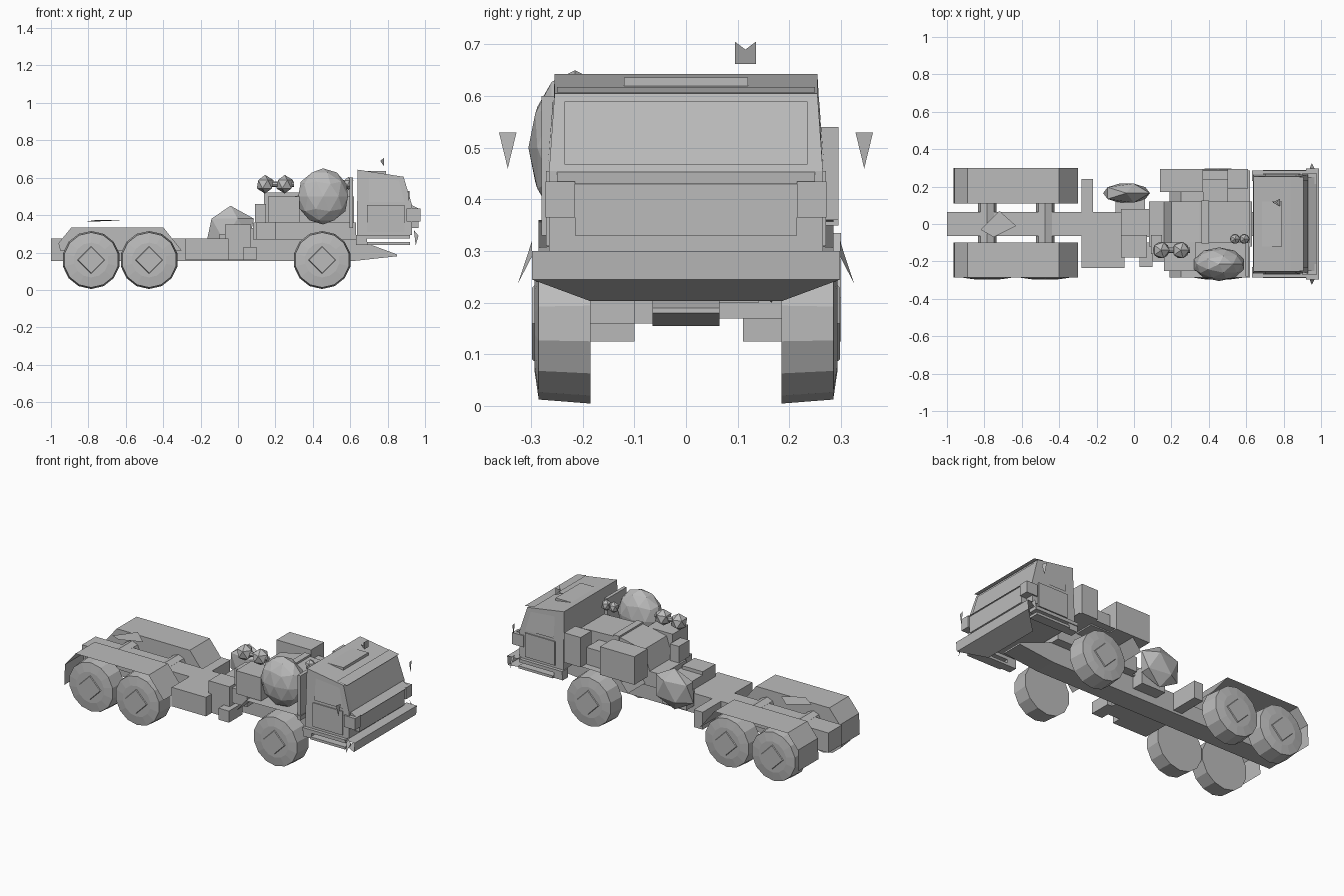
import bpy, bmesh, math
from mathutils import Matrix, Vector

if "Cube" in bpy.data.objects:
    bpy.data.objects.remove(bpy.data.objects["Cube"])

grey = bpy.data.materials.new("plain_grey")
grey.use_nodes = True
COLOUR = (0.5, 0.5, 0.5, 1)
grey.diffuse_color = COLOUR
grey.node_tree.nodes["Principled BSDF"].inputs["Base Color"].default_value = COLOUR


def finish(name, bm):
    bmesh.ops.recalc_face_normals(bm, faces=bm.faces)
    mesh = bpy.data.meshes.new(name)
    bm.to_mesh(mesh)
    bm.free()
    mesh.materials.append(grey)
    ob = bpy.data.objects.new(name, mesh)
    bpy.context.collection.objects.link(ob)
    return ob


def prism(name, profile, y0, y1):
    """Extrude an x-z outline across y."""
    bm = bmesh.new()
    face = bm.faces.new([bm.verts.new((x, y0, z)) for x, z in profile])
    out = bmesh.ops.extrude_face_region(bm, geom=[face])["geom"]
    verts = [g for g in out if isinstance(g, bmesh.types.BMVert)]
    bmesh.ops.translate(bm, verts=verts, vec=(0, y1 - y0, 0))
    return finish(name, bm)


def box(name, x0, x1, y0, y1, z0, z1):
    return prism(name, [(x0, z0), (x1, z0), (x1, z1), (x0, z1)], y0, y1)


def sheet(name, path, y0, y1):
    """Folded sheet following an x-z path."""
    bm = bmesh.new()
    rows = [[bm.verts.new((x, y, z)) for y in (y0, y1)] for x, z in path]
    for a, b in zip(rows, rows[1:]):
        bm.faces.new((a[0], a[1], b[1], b[0]))
    return finish(name, bm)


def wheel(name, centre, radius, width, side):
    """Faceted tyre with a chamfered outer edge and a shallow square hub plate."""
    bm = bmesh.new()
    bmesh.ops.create_cone(bm, cap_ends=True, segments=14, radius1=radius,
                          radius2=radius * 0.95, depth=width)
    cap = max(bm.faces, key=lambda f: f.calc_center_median().z)
    bmesh.ops.inset_region(bm, faces=[cap], thickness=radius * 0.35)
    bmesh.ops.translate(bm, verts=cap.verts, vec=(0, 0, 0.008))
    hub = bmesh.ops.create_cone(bm, cap_ends=True, segments=4, radius1=radius * 0.5,
                                radius2=radius * 0.45, depth=0.01)["verts"]
    bmesh.ops.translate(bm, verts=hub, vec=(0, 0, width / 2 + 0.008))
    turn = Matrix.Rotation(-side * math.pi / 2, 4, "X")
    bmesh.ops.transform(bm, matrix=Matrix.Translation(centre) @ turn, verts=bm.verts)
    return finish(name, bm)


def lump(name, centre, size, sub=1):
    bm = bmesh.new()
    bmesh.ops.create_icosphere(bm, subdivisions=sub, radius=1)
    bmesh.ops.transform(bm, matrix=Matrix.Translation(centre) @ Matrix.Diagonal((*size, 1)),
                        verts=bm.verts)
    return finish(name, bm)


def rod(name, start, end, radius, sides=8):
    a, b = Vector(start), Vector(end)
    bm = bmesh.new()
    bmesh.ops.create_cone(bm, cap_ends=True, segments=sides, radius1=radius,
                          radius2=radius, depth=(b - a).length)
    turn = (b - a).to_track_quat("Z", "Y").to_matrix().to_4x4()
    bmesh.ops.transform(bm, matrix=Matrix.Translation((a + b) / 2) @ turn, verts=bm.verts)
    return finish(name, bm)


def shard(name, points):
    """Thin loose plate."""
    bm = bmesh.new()
    bm.faces.new([bm.verts.new(p) for p in points])
    return finish(name, bm)


# Chassis
prism("chassis_frame", [(-1, 0.155), (0.62, 0.155), (0.85, 0.18), (0.85, 0.19),
                        (0.62, 0.275), (-1, 0.275)], -0.065, 0.065)
for i, x in enumerate((-0.785, -0.475)):
    rod(f"axle_casing_{i}", (x, -0.11, 0.24), (x, 0.11, 0.24), 0.05)
shard("coupling_plate", [(-0.82, -0.03, 0.365), (-0.75, -0.07, 0.375), (-0.63, -0.01, 0.37),
                         (-0.72, 0.07, 0.375)])

# Wheels and mudguards on both sides
for s, label in ((1, "left"), (-1, "right")):
    for i, x in enumerate((-0.785, -0.475, 0.45)):
        wheel(f"{label}_wheel_{i}", (x, s * 0.235, 0.16), 0.155, 0.1, s)
    inner, outer = (0.11, 0.3) if s > 0 else (-0.1, -0.285)
    guard = [(-0.96, 0.25), (-0.89, 0.335), (-0.4, 0.335), (-0.3, 0.21)]
    sheet(f"{label}_rear_guard", [(-0.965, 0.125)] + guard, inner, outer)
    shard(f"{label}_rear_guard_wall",
          [(x, inner, z) for x, z in guard + [(-0.95, 0.21)]])
    sheet(f"{label}_front_guard", [(0.19, 0.28), (0.25, 0.355), (0.62, 0.36)],
          s * 0.1, s * 0.285)

# Cab shell, tapered slightly towards the roof
cab = prism("cab", [(0.635, 0.295), (0.93, 0.295), (0.93, 0.455), (0.885, 0.605),
                    (0.64, 0.643)], -0.265, 0.265)
for v in cab.data.vertices:
    if v.co.z > 0.5:
        v.co.y *= 0.96
sheet("roof_lip", [(0.84, 0.618), (0.905, 0.607)], -0.25, 0.25)
sheet("windscreen", [(0.93, 0.468), (0.893, 0.59)], -0.235, 0.235)
box("roof_hatch", 0.68, 0.79, -0.12, 0.12, 0.62, 0.636)
box("grille_panel", 0.925, 0.965, -0.215, 0.215, 0.33, 0.43)
prism("grille_hood", [(0.92, 0.43), (0.975, 0.43), (0.92, 0.458)], -0.25, 0.25)
for s, label in ((1, "left"), (-1, "right")):
    y = s * 0.265
    box(f"{label}_corner_lamp", 0.9, 0.975, s * 0.215, s * 0.272, 0.365, 0.435)
    box(f"{label}_door", 0.69, 0.89, y, y + s * 0.006, 0.31, 0.455)
    shard(f"{label}_door_window", [(0.7, s * 0.267, 0.47), (0.89, s * 0.267, 0.47),
                                   (0.86, s * 0.257, 0.585), (0.7, s * 0.257, 0.6)])
    box(f"{label}_step_top", 0.63, 0.92, s * 0.23, s * 0.285, 0.275, 0.295)
    box(f"{label}_step_bottom", 0.69, 0.92, s * 0.23, s * 0.29, 0.24, 0.255)
    box(f"{label}_step_post", 0.63, 0.69, s * 0.23, s * 0.28, 0.24, 0.28)
    shard(f"{label}_corner_fin", [(0.94, s * 0.298, 0.32), (0.965, s * 0.298, 0.29),
                                  (0.95, s * 0.325, 0.238)])
    shard(f"{label}_mirror", [(0.91, s * 0.362, 0.53), (0.918, s * 0.328, 0.53),
                              (0.914, s * 0.345, 0.46)])
shard("beacon", [(0.78, 0.095, 0.705), (0.76, 0.115, 0.69), (0.78, 0.135, 0.705),
                 (0.78, 0.135, 0.662), (0.74, 0.115, 0.675), (0.78, 0.095, 0.662)])

# Front bumper sheet, pinched along its lower edge
bumper = sheet("front_bumper", [(0.92, 0.3), (0.99, 0.3), (0.985, 0.245), (0.86, 0.203)],
               -0.298, 0.298)
for v in bumper.data.vertices:
    if v.co.z < 0.22:
        v.co.y *= 0.62

# Engine bay behind the cab
box("engine_base", 0.08, 0.63, -0.12, 0.12, 0.27, 0.36)
prism("engine_cover", [(0.16, 0.36), (0.62, 0.36), (0.62, 0.5), (0.35, 0.51), (0.2, 0.48)],
      -0.1, 0.12)
box("engine_cover_rib", 0.36, 0.4, -0.105, 0.125, 0.36, 0.52)
box("left_locker", 0.14, 0.37, 0.17, 0.295, 0.35, 0.52)
box("left_tall_locker", 0.5, 0.61, 0.19, 0.295, 0.36, 0.54)
box("left_inner_locker", 0.37, 0.5, 0.12, 0.24, 0.35, 0.46)
box("right_locker", 0.16, 0.33, -0.25, -0.1, 0.36, 0.5)
box("right_back_panel", 0.595, 0.615, -0.28, -0.1, 0.33, 0.6)
lump("right_faceted_tank", (0.455, -0.215, 0.5), (0.14, 0.09, 0.15), 2)
for i, x in enumerate((0.145, 0.25)):
    lump(f"air_filter_{i}", (x, -0.14, 0.565), (0.05, 0.05, 0.05))
rod("filter_pipe", (0.14, -0.14, 0.565), (0.3, -0.14, 0.565), 0.015)
for x in (0.54, 0.59):
    lump("intake_pod", (x, -0.08, 0.57), (0.03, 0.03, 0.035))

# Equipment along the frame
box("right_tank", -0.28, -0.05, -0.235, -0.065, 0.16, 0.275)
box("right_battery_box", -0.07, 0.07, -0.18, -0.06, 0.16, 0.35)
box("right_valve_box", 0.03, 0.1, -0.23, -0.1, 0.16, 0.23)
box("right_upper_box", 0.09, 0.15, -0.16, -0.06, 0.36, 0.46)
box("right_bracket", 0.1, 0.2, -0.2, -0.06, 0.27, 0.36)
box("left_bracket", -0.28, -0.22, 0.065, 0.24, 0.17, 0.275)
box("mid_frame_box", -0.07, 0.1, -0.07, 0.08, 0.27, 0.33)
lump("left_tank", (-0.04, 0.165, 0.325), (0.14, 0.06, 0.125))
box("left_tank_bracket", -0.1, 0.06, 0.06, 0.14, 0.2, 0.3)
